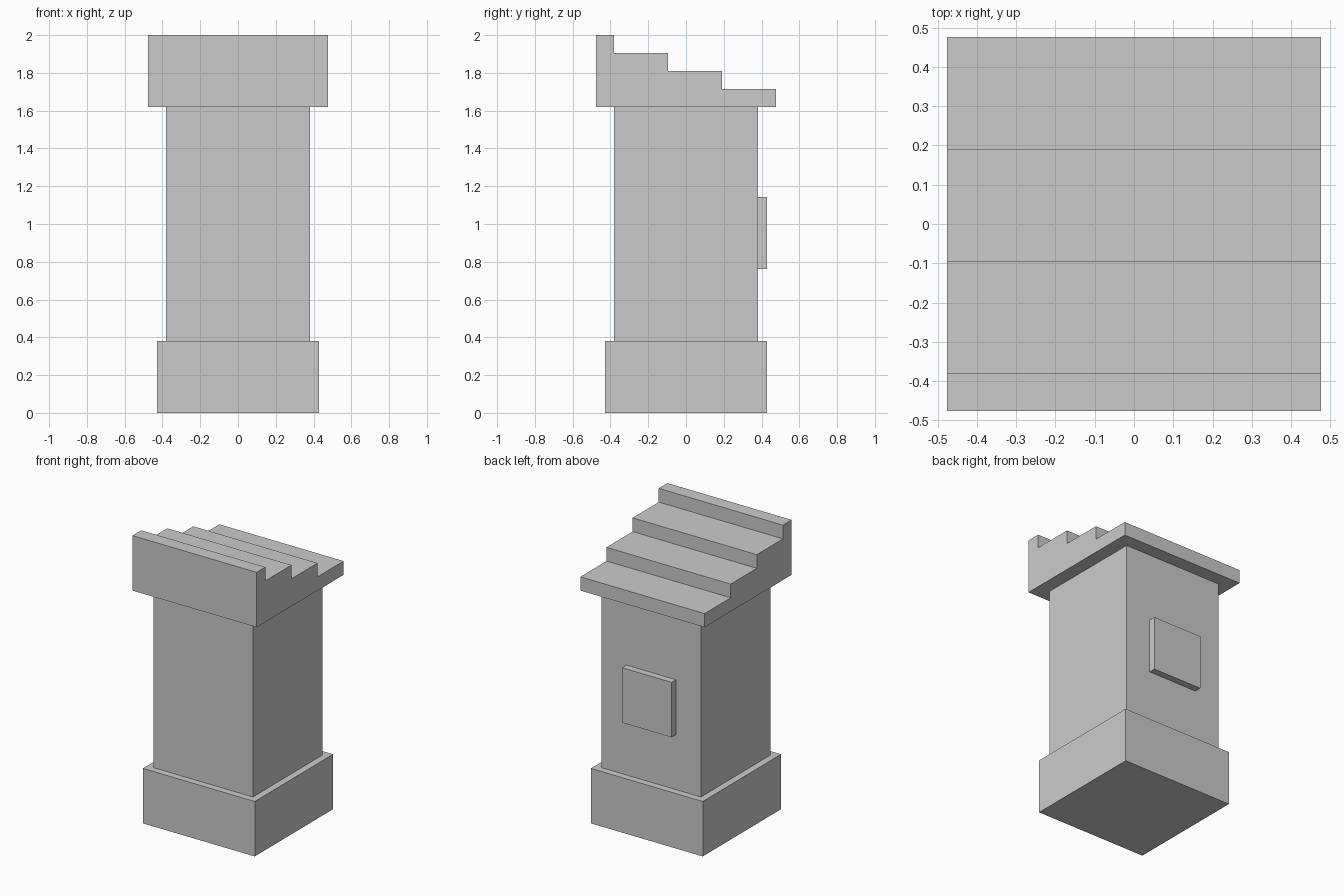
import bpy

if "Cube" in bpy.data.objects:
    bpy.data.objects.remove(bpy.data.objects["Cube"])

U = 2 / 21  # grid module: the model is 21 modules tall


def extrude_profile(name, profile, half_width):
    """Extrude a closed (y, z) profile along x, symmetric about x = 0."""
    n = len(profile)
    verts = [(x * U, y * U, z * U) for x in (-half_width, half_width) for y, z in profile]
    faces = [tuple(reversed(range(n))), tuple(range(n, 2 * n))]
    faces += [(i, (i + 1) % n, n + (i + 1) % n, n + i) for i in range(n)]
    mesh = bpy.data.meshes.new(name)
    mesh.from_pydata(verts, [], faces)
    mesh.update()
    obj = bpy.data.objects.new(name, mesh)
    bpy.context.collection.objects.link(obj)
    return obj


def box(name, half_width, y0, y1, z0, z1):
    return extrude_profile(name, [(y0, z0), (y1, z0), (y1, z1), (y0, z1)], half_width)


# Plinth, shaft and the square plaque on the back
box("base", 4.5, -4.5, 4.5, 0, 4)
box("column", 4, -4, 4, 4, 17)
box("back_plaque", 2, 4, 4.5, 8, 12)

# Stepped top, highest at the front and descending to the back
steps = [(-5, 17), (5, 17)]
for i in range(3):
    z = 18 + i
    steps += [(5 - 3 * i, z), (2 - 3 * i, z)]
steps += [(-4, 21), (-5, 21)]
extrude_profile("stepped_top", steps, 5)
